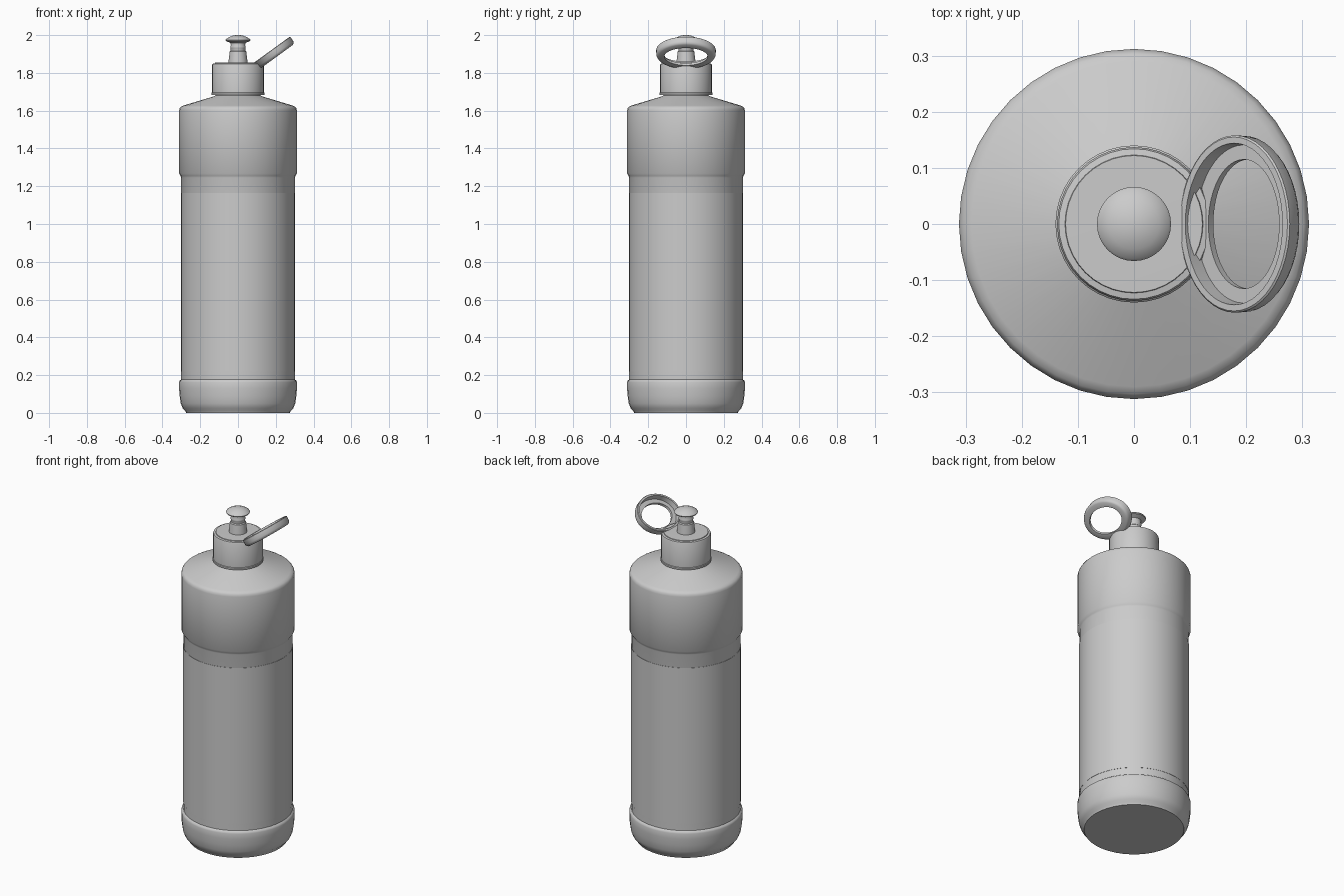
import bpy, bmesh, math
from mathutils import Matrix

if "Cube" in bpy.data.objects:
    bpy.data.objects.remove(bpy.data.objects["Cube"], do_unlink=True)

grey = bpy.data.materials.new("plain_grey")
grey.use_nodes = True
colour = (0.6, 0.6, 0.6, 1)
grey.diffuse_color = colour
grey.node_tree.nodes["Principled BSDF"].inputs["Base Color"].default_value = colour


def lathe(name, profile, rx=0.0, ry=0.0, sides=40, closed=False, matrix=None):
    """Revolve (radius, height) points; rx and ry widen the rings to ellipses."""
    bm = bmesh.new()
    rings = []
    for r, z in profile:
        if r + rx < 1e-6:
            rings.append([bm.verts.new((0, 0, z))] * sides)
            continue
        rings.append([bm.verts.new(((r + rx) * math.cos(a), (r + ry) * math.sin(a), z))
                      for a in (2 * math.pi * i / sides for i in range(sides))])
    pairs = list(zip(rings, rings[1:]))
    if closed:
        pairs.append((rings[-1], rings[0]))
    for low, high in pairs:
        for i in range(sides):
            j = (i + 1) % sides
            corners = list(dict.fromkeys((low[i], low[j], high[j], high[i])))
            bm.faces.new(corners)
    bmesh.ops.recalc_face_normals(bm, faces=bm.faces)
    mesh = bpy.data.meshes.new(name)
    bm.to_mesh(mesh)
    bm.free()
    mesh.materials.append(grey)
    obj = bpy.data.objects.new(name, mesh)
    bpy.context.collection.objects.link(obj)
    if matrix:
        obj.matrix_world = matrix
    bpy.ops.object.select_all(action='DESELECT')
    obj.select_set(True)
    bpy.context.view_layer.objects.active = obj
    bpy.ops.object.shade_smooth_by_angle(angle=math.radians(35))
    return obj


# Bottle: foot, wide base, recessed grip, upper band, sloped shoulder and neck
lathe("bottle_body", [
    (0, 0), (0.275, 0), (0.28, 0.012), (0.293, 0.025), (0.303, 0.05), (0.309, 0.09),
    (0.312, 0.13), (0.312, 0.162), (0.309, 0.171), (0.301, 0.177),
    (0.301, 1.245), (0.304, 1.255), (0.312, 1.268), (0.312, 1.6),
    (0.309, 1.612), (0.303, 1.62), (0.29, 1.627), (0.13, 1.675),
    (0.12, 1.68), (0.12, 1.7), (0, 1.7)])

# Wrap-around label, barely proud of the grip
lathe("label", [(0.3, 0.22), (0.3025, 0.22), (0.3025, 1.165), (0.3, 1.165)], closed=True)

# Screw cap with a small bottom flange and a stepped top
lathe("screw_cap", [
    (0, 1.684), (0.14, 1.684), (0.14, 1.694), (0.137, 1.697), (0.137, 1.842),
    (0.134, 1.848), (0.123, 1.85), (0.122, 1.854), (0, 1.856)])

# Pull spout: tapered collar, narrow stem, mushroom head
lathe("spout", [
    (0, 1.85), (0.051, 1.85), (0.049, 1.87), (0.044, 1.912), (0.039, 1.917),
    (0.039, 1.928), (0.041, 1.932), (0.041, 1.94), (0.038, 1.946), (0.039, 1.958), (0.05, 1.963),
    (0.064, 1.969), (0.066, 1.974), (0.062, 1.98), (0.045, 1.99),
    (0.022, 1.999), (0, 2.0)], sides=32)

# Open oval ring lid, tilted up on the left side of the cap
tilt = Matrix.Translation((0.178, 0, 1.922)) @ Matrix.Rotation(math.radians(-36), 4, 'Y')
lathe("ring_lid", [
    (0, -0.003), (-0.003, 0), (-0.014, 0), (-0.017, -0.03), (-0.043, -0.03),
    (-0.043, -0.045), (-0.014, -0.045), (-0.006, -0.04), (-0.001, -0.03)],
    rx=0.121, ry=0.158, sides=48, closed=True, matrix=tilt)
